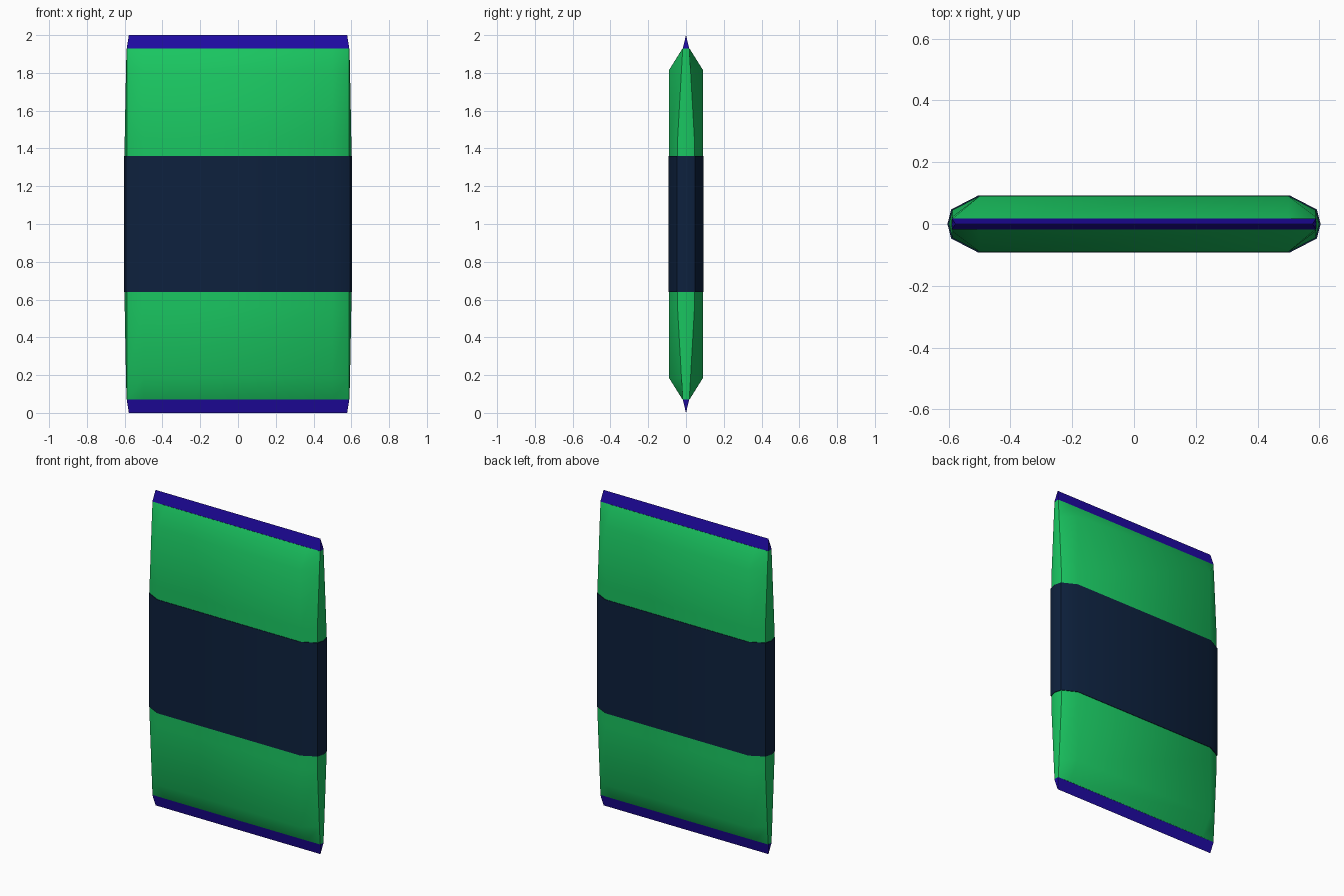
import bpy, bmesh
from math import radians

if "Cube" in bpy.data.objects:
    bpy.data.objects.remove(bpy.data.objects["Cube"])


def material(name, rgb):
    m = bpy.data.materials.new(name)
    m.diffuse_color = (*rgb, 1)
    m.use_nodes = True
    m.node_tree.nodes["Principled BSDF"].inputs["Base Color"].default_value = m.diffuse_color
    return m


GREEN = material("wrapper_green", (0.010, 0.56, 0.118))
NAVY = material("band_navy", (0.004, 0.015, 0.047))
PURPLE = material("seal_purple", (0.014, 0.003, 0.37))


def section(z, xc, yc, xs, ys, xt):
    """Ten-sided section: flat corners, side corners and side ridge."""
    right = [(xc, -yc), (xs, -ys), (xt, 0), (xs, ys), (xc, yc)]
    left = [(-x, y) for x, y in reversed(right)]
    return [(x, y, z) for x, y in right + left]


def loft(name, rings, mat):
    bm = bmesh.new()
    loops = [[bm.verts.new(p) for p in ring] for ring in rings]
    for a, b in zip(loops, loops[1:]):
        n = len(a)
        for i in range(n):
            j = (i + 1) % n
            bm.faces.new((a[i], a[j], b[j], b[i]))
    mesh = bpy.data.meshes.new(name)
    bm.to_mesh(mesh)
    bm.free()
    ob = bpy.data.objects.new(name, mesh)
    bpy.context.collection.objects.link(ob)
    mesh.materials.append(mat)
    bpy.context.view_layer.objects.active = ob
    ob.select_set(True)
    bpy.ops.object.shade_smooth_by_angle(angle=radians(40))
    ob.select_set(False)
    return ob


# Padded wrapper, lower half of the sections mirrored about z = 1
lower = [
    (0.07, 0.50, 0.018, 0.588, 0.017, 0.590),
    (0.185, 0.50, 0.090, 0.588, 0.024, 0.593),
    (0.56, 0.50, 0.090, 0.588, 0.045, 0.600),
]
upper = [(2 - s[0], *s[1:]) for s in reversed(lower)]
loft("wrapper_body", [section(*s) for s in lower + upper], GREEN)

# Label band wrapped round the middle, with thin returns to the wrapper
inner = (0.50, 0.090, 0.588, 0.045, 0.600)
outer = (0.503, 0.093, 0.592, 0.047, 0.604)
loft("label_band", [section(0.64, *inner), section(0.64, *outer),
                    section(1.36, *outer), section(1.36, *inner)], NAVY)


# Wedge-shaped seals at both ends
def seal(name, z_base, z_tip):
    bm = bmesh.new()
    base = [bm.verts.new((x, y, z_base)) for x, y in
            ((-0.589, -0.017), (0.589, -0.017), (0.589, 0.017), (-0.589, 0.017))]
    tip = [bm.verts.new((x, 0, z_tip)) for x in (-0.578, 0.578)]
    bm.faces.new((base[0], base[1], tip[1], tip[0]))
    bm.faces.new((base[2], base[3], tip[0], tip[1]))
    bm.faces.new((base[1], base[2], tip[1]))
    bm.faces.new((base[3], base[0], tip[0]))
    if z_tip < z_base:
        bmesh.ops.reverse_faces(bm, faces=bm.faces[:])
    mesh = bpy.data.meshes.new(name)
    bm.to_mesh(mesh)
    bm.free()
    mesh.materials.append(PURPLE)
    bpy.context.collection.objects.link(bpy.data.objects.new(name, mesh))


seal("top_seal", 1.93, 2.0)
seal("bottom_seal", 0.07, 0.0)
